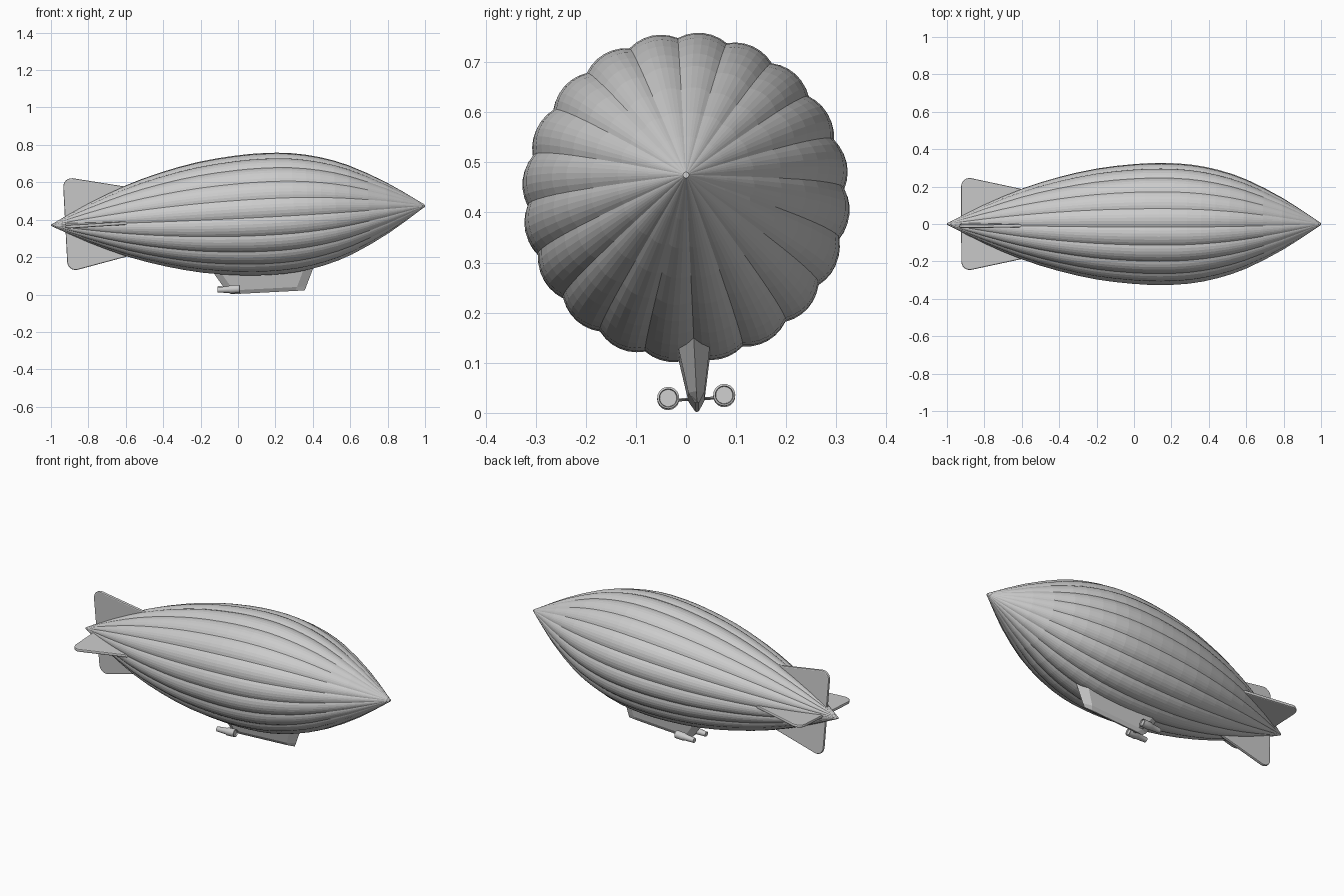
import bpy, bmesh, math
from mathutils import Matrix, Vector

cube = bpy.data.objects.get("Cube")
if cube:
    bpy.data.objects.remove(cube, do_unlink=True)

grey = bpy.data.materials.new("light grey")
grey.use_nodes = True
grey.diffuse_color = (0.6, 0.6, 0.6, 1)
grey.node_tree.nodes["Principled BSDF"].inputs["Base Color"].default_value = (0.6, 0.6, 0.6, 1)

# Whole ship is pitched nose up and slightly rolled about its long axis
TILT = math.radians(3)
POSE = (Matrix.Translation((0, 0, 0.4225))
        @ Matrix.Rotation(-TILT, 4, 'Y') @ Matrix.Rotation(TILT, 4, 'X'))


def make(name, verts, faces, turn=0.0, bevel=0.0):
    mesh = bpy.data.meshes.new(name)
    mesh.from_pydata(verts, [], faces)
    bm = bmesh.new()
    bm.from_mesh(mesh)
    bmesh.ops.recalc_face_normals(bm, faces=bm.faces)
    bm.to_mesh(mesh)
    bm.free()
    mesh.materials.append(grey)
    obj = bpy.data.objects.new(name, mesh)
    bpy.context.collection.objects.link(obj)
    obj.matrix_world = POSE @ Matrix.Rotation(turn, 4, 'X')
    if bevel:
        mod = obj.modifiers.new("soft edge", 'BEVEL')
        mod.width, mod.segments = bevel, 2
        mod.limit_method = 'ANGLE'
        mod.angle_limit = math.radians(50)
    return obj


def loft(name, rings, caps=True):
    """Skin equal-length closed rings into one surface."""
    n = len(rings[0])
    verts = [p for ring in rings for p in ring]
    faces = [(r * n + i, r * n + (i + 1) % n, (r + 1) * n + (i + 1) % n, (r + 1) * n + i)
             for r in range(len(rings) - 1) for i in range(n)]
    if caps:
        faces += [tuple(range(n)), tuple(range(len(verts) - n, len(verts)))]
    return make(name, verts, faces)


def smooth_profile(points, steps):
    """Cubic interpolation through (position, radius) pairs."""
    def slope(i):
        a, b = points[max(i - 1, 0)], points[min(i + 1, len(points) - 1)]
        return (b[1] - a[1]) / (b[0] - a[0])
    out = []
    for i, ((x0, r0), (x1, r1)) in enumerate(zip(points, points[1:])):
        h = x1 - x0
        for s in range(steps):
            t = s / steps
            r = ((2 * t**3 - 3 * t**2 + 1) * r0 + (t**3 - 2 * t**2 + t) * h * slope(i)
                 + (3 * t**2 - 2 * t**3) * r1 + (t**3 - t**2) * h * slope(i + 1))
            out.append((x0 + h * t, r))
    return out + [points[-1]]


# Envelope: spindle with twenty bulging gores
LOBES, SEGS = 20, 6
profile = [(-1, 0.004), (-0.8, 0.105), (-0.6, 0.19), (-0.4, 0.253), (-0.2, 0.298),
           (0, 0.322), (0.15, 0.328), (0.3, 0.32), (0.45, 0.291), (0.6, 0.24),
           (0.8, 0.137), (0.97, 0.026), (1, 0.006)]
rings = []
for x, radius in smooth_profile(profile, 2):
    ring = []
    for i in range(LOBES * SEGS):
        t = (i % SEGS) / SEGS
        r = radius * (0.965 + 0.035 * 4 * t * (1 - t))
        a = 2 * math.pi * i / (LOBES * SEGS)
        ring.append((x, r * math.sin(a), r * math.cos(a)))
    rings.append(ring)
loft("envelope", rings)

# Four tail fins with a rounded outer rear corner
FIN_R, REAR, TIP = 0.045, -0.925, 0.246
outline = [(-0.58, 0.1), (-0.58, 0.183)]
for k in range(7):
    a = math.radians(80 + 100 * k / 6)
    outline.append((REAR + FIN_R + FIN_R * math.cos(a), TIP - FIN_R + FIN_R * math.sin(a)))
outline.append((REAR, 0))
n = len(outline)
fin_verts = [(x, side * 0.009, z) for side in (-1, 1) for x, z in outline]
fin_faces = [tuple(range(n)), tuple(range(n, 2 * n))]
fin_faces += [(i, (i + 1) % n, (i + 1) % n + n, i + n) for i in range(n)]
for k, name in enumerate(("top_fin", "right_fin", "bottom_fin", "left_fin")):
    make(name, fin_verts, fin_faces, turn=k * math.pi / 2, bevel=0.006)

# Gondola: wedge-ended car, narrowing down to a shallow keel
levels = [(-0.295, 0.034, 0.39, -0.15), (-0.398, 0.016, 0.345, -0.085),
          (-0.419, 0.004, 0.335, -0.06)]
rings = []
for z, half, bow, stern in levels:
    rings.append([(bow, 0, z), (bow - 0.05, half, z), (stern + 0.04, half, z),
                  (stern, 0, z), (stern + 0.04, -half, z), (bow - 0.05, -half, z)])
loft("gondola", rings)

# Engine pods with recessed front faces, carried on thin struts
SIDES, POD_Y, POD_Z = 20, 0.056, -0.39
pod = [(-0.13, 0.014), (-0.07, 0.018), (-0.062, 0.022), (-0.012, 0.022),
       (-0.01, 0.018), (-0.018, 0.017)]
for label, side in (("left", 1), ("right", -1)):
    rings = [[(x, side * POD_Y + r * math.cos(2 * math.pi * i / SIDES),
               POD_Z + r * math.sin(2 * math.pi * i / SIDES)) for i in range(SIDES)]
             for x, r in pod]
    engine = loft(label + "_engine", rings)
    bpy.ops.object.select_all(action='DESELECT')
    engine.select_set(True)
    bpy.context.view_layer.objects.active = engine
    bpy.ops.object.shade_smooth_by_angle(angle=math.radians(30))
    strut = [[(-0.035 + dx, side * y, POD_Z - 0.004 + dz)
              for dx, dz in ((-0.012, 0), (0, 0.003), (0.012, 0), (0, -0.003))]
             for y in (0.005, POD_Y - 0.018)]
    loft(label + "_strut", strut)
